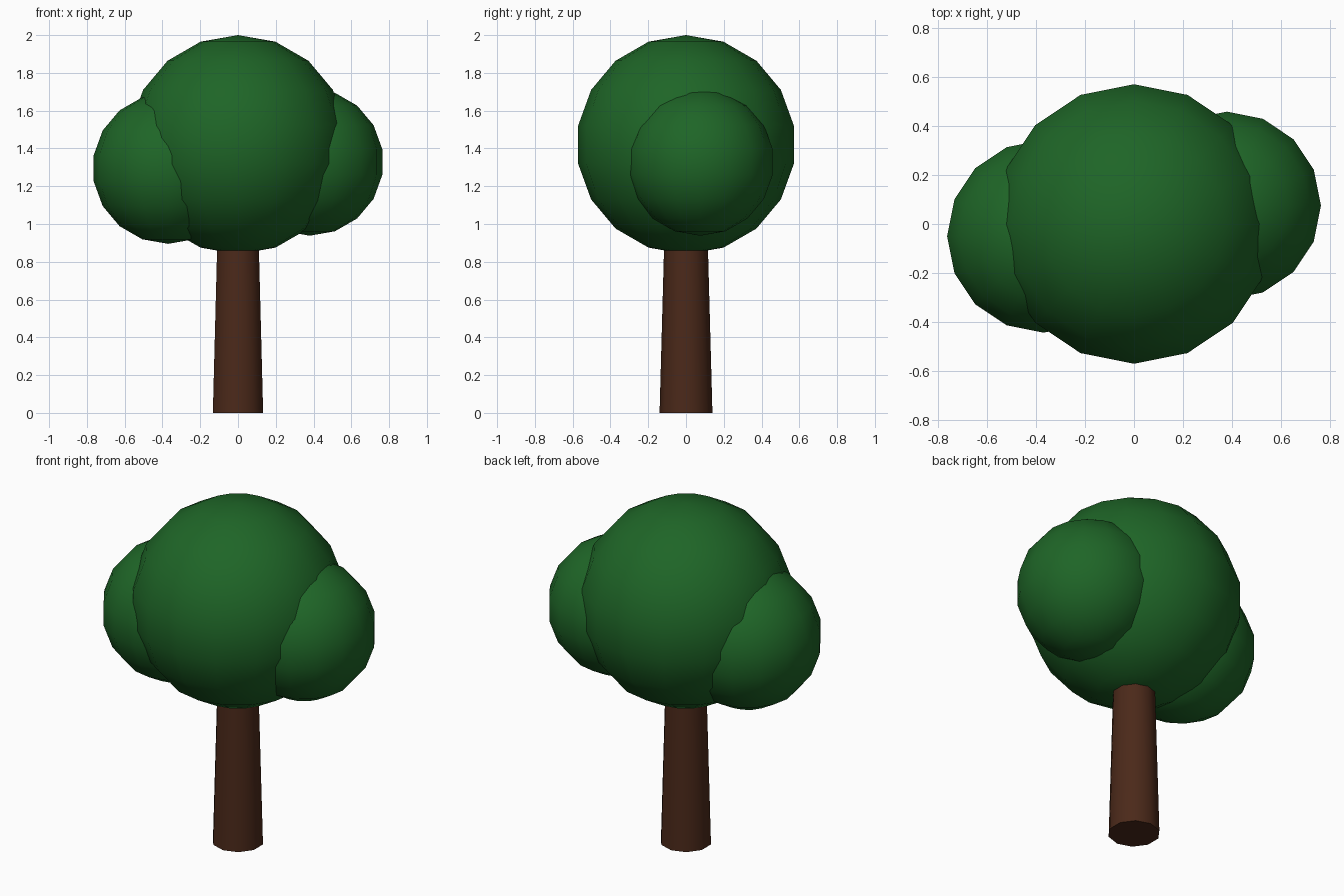
import bpy
from math import radians

if "Cube" in bpy.data.objects:
    bpy.data.objects.remove(bpy.data.objects["Cube"])


def material(name, rgb):
    m = bpy.data.materials.new(name)
    m.diffuse_color = (*rgb, 1)
    m.use_nodes = True
    m.node_tree.nodes["Principled BSDF"].inputs["Base Color"].default_value = m.diffuse_color
    return m


leaf = material("leaf_green", (0.013, 0.13, 0.02))
bark = material("bark_brown", (0.07, 0.022, 0.01))


def finish(name, mat, angle):
    ob = bpy.context.object
    ob.name = name
    ob.data.materials.append(mat)
    bpy.ops.object.shade_smooth_by_angle(angle=radians(angle))


# Tapered ten-sided trunk, its top buried in the crown
bpy.ops.mesh.primitive_cone_add(vertices=10, radius1=0.14, radius2=0.11,
                                depth=1.1, location=(0, 0, 0.55))
finish("trunk", bark, 40)

# Crown: one large ball of leaves with a smaller one on each side
for name, radius, centre in (
    ("crown_main", 0.58, (0, 0, 1.42)),
    ("crown_right", 0.39, (0.38, 0.075, 1.328)),
    ("crown_left", 0.40, (-0.37, -0.05, 1.295)),
):
    bpy.ops.mesh.primitive_uv_sphere_add(segments=16, ring_count=9,
                                         radius=radius, location=centre)
    finish(name, leaf, 40)
